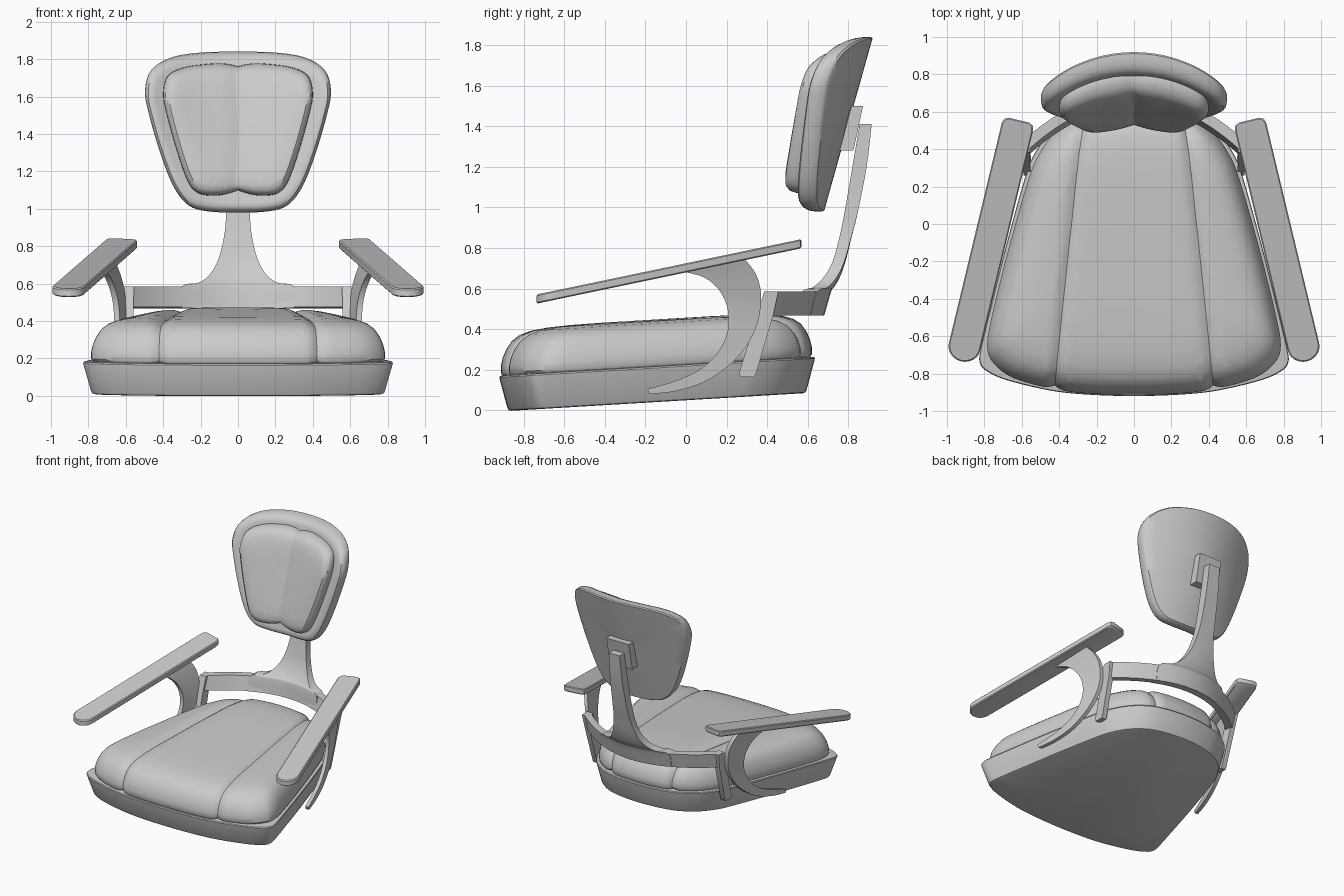
import bpy, bmesh
from math import sin, cos, pi, radians
from mathutils import Vector

if "Cube" in bpy.data.objects:
    bpy.data.objects.remove(bpy.data.objects["Cube"])


def spline(pts, steps, closed=False):
    """Catmull-Rom samples through tuples of any length."""
    n, out = len(pts), []
    for i in range(n if closed else n - 1):
        idx = [i - 1, i, i + 1, i + 2]
        p = [pts[k % n] if closed else pts[min(max(k, 0), n - 1)] for k in idx]
        for s in range(steps):
            t = s / steps
            out.append(tuple(0.5 * (2 * b + (c - a) * t + (2 * a - 5 * b + 4 * c - d) * t * t
                                    + (3 * b - a - 3 * c + d) * t ** 3)
                             for a, b, c, d in zip(*p)))
    return out if closed else out + [tuple(pts[-1])]


def outline(half, steps=5):
    """Closed smooth outline from its right half (both ends on the centre line)."""
    return spline(half + [(-x, y) for x, y in half[-2:0:-1]], steps, True)


def loft(name, sections, creases=(), angle=35):
    """Skin closed sections; creases = (point, normal, width, depth) cut as soft seams."""
    bm = bmesh.new()
    rings = [[bm.verts.new(p) for p in sec] for sec in sections]
    n = len(rings[0])
    for a, b in zip(rings, rings[1:]):
        for i in range(n):
            j = (i + 1) % n
            bm.faces.new((a[i], a[j], b[j], b[i]))
    bm.faces.new(rings[0])
    bm.faces.new(rings[-1])
    bmesh.ops.recalc_face_normals(bm, faces=bm.faces)
    for co, no, width, depth in creases:
        co, no = Vector(co), Vector(no).normalized()
        for f in (-1, -0.6, -0.3, 0, 0.3, 0.6, 1):
            bmesh.ops.bisect_plane(bm, geom=bm.verts[:] + bm.edges[:] + bm.faces[:],
                                   plane_co=co + no * f * width, plane_no=no, dist=1e-5)
        bm.normal_update()
        moves = [(v, v.normal * depth * max(0, 1 - abs((v.co - co).dot(no)) / width) ** 2)
                 for v in bm.verts]
        for v, m in moves:
            v.co -= m
    me = bpy.data.meshes.new(name)
    bm.to_mesh(me)
    bm.free()
    ob = bpy.data.objects.new(name, me)
    bpy.context.collection.objects.link(ob)
    bpy.ops.object.select_all(action='DESELECT')
    ob.select_set(True)
    bpy.context.view_layer.objects.active = ob
    bpy.ops.object.shade_smooth_by_angle(angle=radians(angle))
    return ob


def seat_rings(half, profile, base):
    """Scaled copies of a plan outline, stacked on the tilted seat plane."""
    pts = outline(half)
    rings = []
    for s, h in profile:
        ring = [(x * s, -0.15 + (y + 0.15) * s) for x, y in pts]
        rings.append([(x, y, base + 0.06 * y + h) for x, y in ring])
    return rings


def back_rings(half, profile):
    """Scaled copies of a front outline, wrapped on the curved, reclined back."""
    pts = outline(half)
    rings = []
    for s, d in profile:
        ring = [(x * s, 1.42 + (z - 1.42) * s) for x, z in pts]
        rings.append([(x, 0.68 + 0.28 * (z - 0.98) - 0.65 * x * x - d, z) for x, z in ring])
    return rings


# Seat base
loft("seat_base", seat_rings(
    [(0, -.92), (.25, -.912), (.45, -.89), (.68, -.835), (.79, -.785), (.825, -.74), (.82, -.67),
     (.775, -.48), (.685, -.12), (.585, .24), (.53, .38), (.43, .51), (.27, .6), (0, .635)],
    [(.925, 0), (.94, .004), (.948, .014), (.998, .16), (1, .168), (.995, .175), (.96, .178),
     (.85, .178)], .05))

# Seat cushion with two seams
loft("seat_cushion", seat_rings(
    [(0, -.912), (.22, -.908), (.42, -.885), (.64, -.825), (.75, -.745), (.785, -.65),
     (.755, -.47), (.67, -.13), (.57, .22), (.51, .37), (.41, .5), (.25, .59), (0, .62)],
    [(.95, -.02), (.985, -.005), (1, .015), (1, .05), (.988, .09), (.965, .13), (.93, .168),
     (.88, .195), (.81, .213), (.7, .224), (.55, .23), (.35, .232), (.15, .232), (.02, .232)], .225),
    [((sx * .335, 0, 0), (sx, .104, 0), .07, .022) for sx in (1, -1)])

# Backrest shell
loft("backrest_shell", back_rings(
    [(0, .98), (.15, .985), (.26, 1.015), (.34, 1.11), (.41, 1.28), (.475, 1.5), (.497, 1.63),
     (.465, 1.74), (.36, 1.808), (.2, 1.835), (0, 1.84)],
    [(.02, 0), (.3, 0), (.6, 0), (.85, 0), (.985, 0), (1, .01), (1, .04), (.99, .07), (.965, .092),
     (.93, .105), (.88, .11), (.6, .1), (.3, .1), (.02, .1)]))

# Backrest pad with a centre crease
loft("backrest_pad", back_rings(
    [(0, 1.078), (.13, 1.07), (.215, 1.085), (.27, 1.15), (.33, 1.32), (.385, 1.52), (.4, 1.62),
     (.375, 1.71), (.29, 1.755), (.15, 1.775), (0, 1.78)],
    [(.97, .085), (.99, .105), (1, .125), (.995, .15), (.97, .178), (.92, .2), (.84, .213),
     (.7, .22), (.5, .222), (.25, .222), (.02, .222)]),
    [((0, 0, 0), (1, 0, 0), .12, .02)])

# Mounting block behind the backrest
loft("backrest_mount", [[(-.1, a, z), (.1, a, z), (.1, b, z), (-.1, b, z)]
                        for z, a, b in ((1.28, .75, .825), (1.5, .81, .872))])

# Spine flaring into the rear frame
spine = []
cols = [-1, -.75, -.5, -.25, 0, .25, .5, .75, 1]
for z, yf, yb, hw in spline([(1.41, .855, .915, .048), (1.2, .82, .89, .054), (.97, .78, .845, .063),
                             (.85, .757, .815, .075), (.73, .727, .785, .105), (.65, .69, .755, .15),
                             (.605, .655, .728, .21), (.585, .64, .715, .3), (.47, .625, .682, .3)], 4):
    bend = .75 * min(1, max(0, (1 - z) / .35))
    spine.append([(c * hw, yf - bend * (c * hw) ** 2, z) for c in cols]
                 + [(c * hw, yb - bend * (c * hw) ** 2, z) for c in reversed(cols)])
loft("back_spine", spine)

# Curved rear frame band
band = []
for i in range(33):
    x = -.595 + 1.19 * i / 32
    y = .68 - .75 * x * x
    nrm = Vector((1.5 * x, 1, 0)).normalized() * .055
    band.append([(x, y, .468), (x, y + .03, .585), (x - nrm.x, y + .03 - nrm.y, .585),
                 (x - nrm.x, y - nrm.y, .475)])
loft("rear_frame", band)

# Armrest outline: square back end, rounded front end
L, W = 1.326, .086
arm = [(.035, -W), (.01, -W + .008), (0, -W + .03), (0, W - .03), (.01, W - .008), (.035, W)]
arm += [(L - .08 + .08 * cos(a), W * sin(a)) for a in [pi / 2 - pi * i / 14 for i in range(15)]]
ax = Vector((.31, -1.29)).normalized()

# Arm support edges in side view (outer, inner)
outer = [(.29, .745), (.345, .67), (.37, .57), (.355, .44), (.3, .32), (.21, .22), (.09, .14),
         (-.05, .095), (-.18, .08)]
inner = [(-.02, .685), (.09, .655), (.165, .59), (.205, .5), (.205, .39), (.16, .29), (.08, .21),
         (-.04, .15), (-.19, .105)]


def support_x(y, z):
    return .637 - .25 * (y - .25) + .04 * max(0, (z - .38) / .3) ** 2


for side, sx in (("right", 1), ("left", -1)):
    # Armrest
    secs = []
    for inset, drop in ((.006, .045), (0, .039), (0, .006), (.006, 0)):
        sec = []
        for s, w in arm:
            s, w = L / 2 + (s - L / 2) * (1 - inset / .66), w * (1 - inset / W)
            x, y = .615 + ax.x * s - ax.y * w, .555 + ax.y * s + ax.x * w
            sec.append((sx * x, y, .725 + .209 * y - drop))
        secs.append(sec)
    loft(side + "_armrest", secs)
    # Curved arm support
    secs = []
    for a, b in zip(spline(outer, 4), spline(inner, 4)):
        secs.append([(sx * (support_x(y, z) + t), y, z)
                     for (y, z), t in ((a, -.015), (b, -.015), (b, .015), (a, .015))])
    loft(side + "_arm_support", secs)
    # Frame leg down to the seat base
    loft(side + "_frame_leg", [[(sx * x0, y0, z), (sx * x1, y0, z), (sx * x1, y1, z), (sx * x0, y1, z)]
                               for z, y0, y1, x0, x1 in ((.585, .385, .455, .555, .61),
                                                         (.47, .35, .43, .56, .6),
                                                         (.18, .26, .345, .55, .59),
                                                         (.165, .27, .335, .55, .59))])
